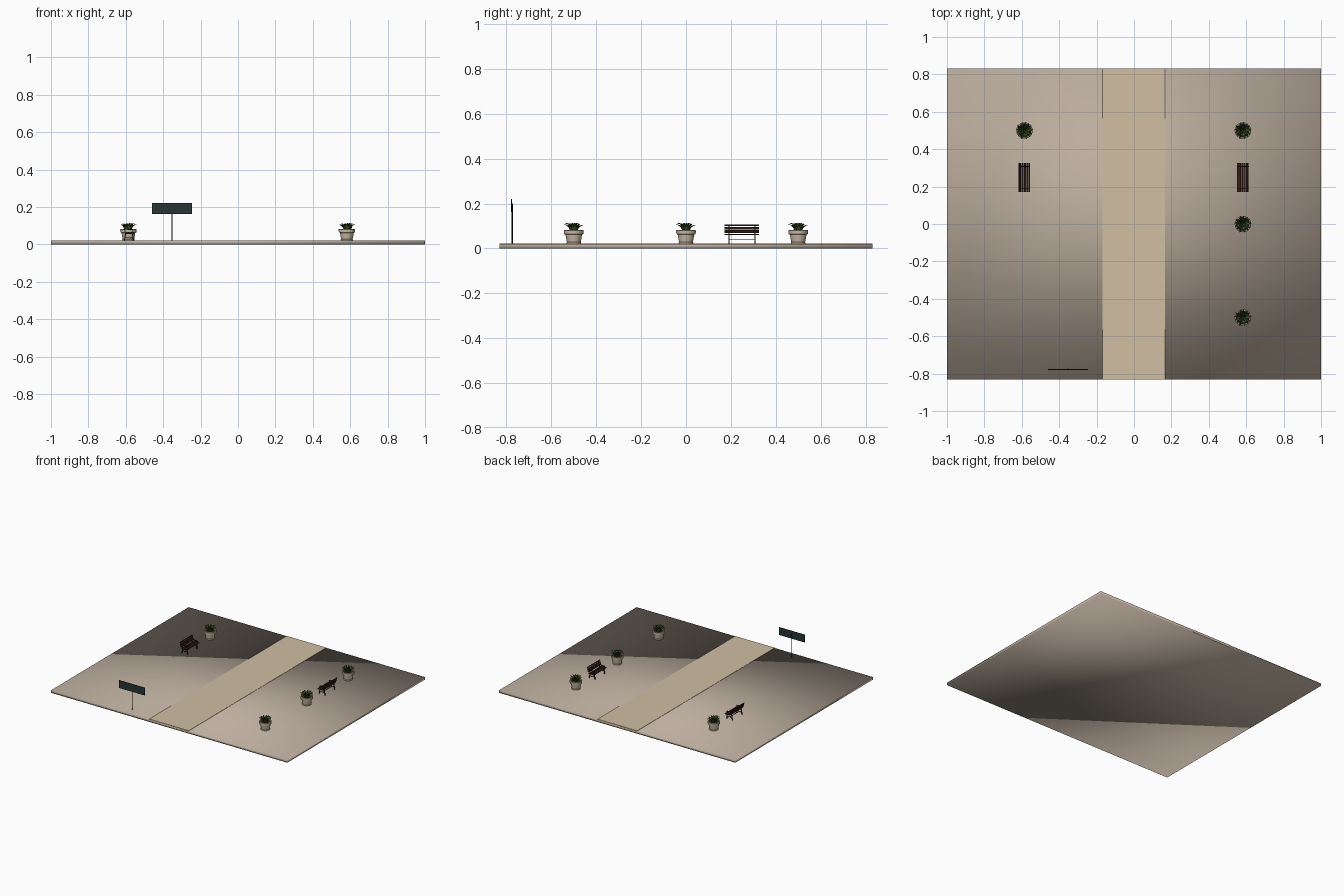
import bpy, bmesh, math, random
from mathutils import Vector, Matrix

if "Cube" in bpy.data.objects:
    bpy.data.objects.remove(bpy.data.objects["Cube"])

random.seed(4)
COLOURS = {
    "paving": (0.50, 0.42, 0.34), "path_sand": (0.63, 0.52, 0.36),
    "stone": (0.60, 0.50, 0.37), "soil": (0.035, 0.02, 0.012),
    "leaf_dark": (0.025, 0.055, 0.010), "leaf_light": (0.075, 0.13, 0.022),
    "dark_wood": (0.035, 0.013, 0.008), "black_metal": (0.008, 0.008, 0.009),
    "sign_teal": (0.02, 0.035, 0.037),
}
MATS = {}
for name, c in COLOURS.items():
    MATS[name] = bpy.data.materials.new(name)
    MATS[name].diffuse_color = (*c, 1)


def finish(bm, name, mats, smooth=False, fix=True):
    if fix:
        bmesh.ops.recalc_face_normals(bm, faces=bm.faces)
    for f in bm.faces:
        f.smooth = smooth
    me = bpy.data.meshes.new(name)
    bm.to_mesh(me)
    bm.free()
    for m in mats:
        me.materials.append(MATS[m])
    ob = bpy.data.objects.new(name, me)
    bpy.context.collection.objects.link(ob)
    return ob


def add_box(bm, centre, size, tilt=0.0):
    m = (Matrix.Translation(centre) @ Matrix.Rotation(tilt, 4, 'Y')
         @ Matrix.Diagonal((*size, 1)))
    bmesh.ops.create_cube(bm, size=1, matrix=m)


def add_bar(bm, a, b, width, depth):
    """Rectangular bar between two points."""
    a, b = Vector(a), Vector(b)
    d = b - a
    m = (Matrix.Translation((a + b) / 2) @ d.to_track_quat('Z', 'Y').to_matrix().to_4x4()
         @ Matrix.Diagonal((width, depth, d.length, 1)))
    bmesh.ops.create_cube(bm, size=1, matrix=m)


def copy(ob, name, loc, turn=0.0):
    new = bpy.data.objects.new(name, ob.data)
    new.location = loc
    new.rotation_euler.z = turn
    bpy.context.collection.objects.link(new)
    return new


# Ground slab with softly blended corners, and the central path
G = 0.02
bm = bmesh.new()
add_box(bm, (0, 0, G / 2), (2, 1.664, G))
finish(bm, "ground_slab", ["paving"], smooth=True)
bm = bmesh.new()
add_box(bm, (-0.002, 0, 0.0125), (0.334, 1.664, 0.019))
finish(bm, "path", ["path_sand"])


# Planter pot: lathed profile with a rim and a soil disc
def make_pot(name):
    profile = [(0.0, 0.0), (0.032, 0.0), (0.033, 0.005), (0.031, 0.008),
               (0.037, 0.042), (0.043, 0.044), (0.044, 0.060), (0.042, 0.063),
               (0.037, 0.063), (0.036, 0.055), (0.0, 0.055)]
    bm = bmesh.new()
    vs = [bm.verts.new((r, 0, z)) for r, z in profile]
    es = [bm.edges.new(p) for p in zip(vs, vs[1:])]
    bmesh.ops.spin(bm, geom=vs + es, axis=(0, 0, 1), cent=(0, 0, 0),
                   angle=math.tau, steps=24, use_merge=True)
    bmesh.ops.remove_doubles(bm, verts=bm.verts, dist=1e-5)
    for f in bm.faces:
        c = f.calc_center_median()
        f.material_index = int(c.z > 0.0545 and math.hypot(c.x, c.y) < 0.0355)
    ob = finish(bm, name, ["stone", "soil"], smooth=True)
    bpy.context.view_layer.objects.active = ob
    ob.select_set(True)
    bpy.ops.object.shade_smooth_by_angle(angle=math.radians(35))
    ob.select_set(False)
    return ob


# Plant: rings of arching pointed blades
def make_plant(name):
    bm = bmesh.new()
    # ring: count, start radius, reach, rise, half width
    for count, r0, reach, rise, hw in ((13, 0.014, 0.034, 0.030, 0.0058),
                                       (11, 0.010, 0.029, 0.037, 0.0052),
                                       (8, 0.005, 0.014, 0.039, 0.0045)):
        for i in range(count):
            a = math.tau * (i + random.uniform(-0.2, 0.2)) / count + reach * 30
            k = random.uniform(0.92, 1.04)
            out = Vector((math.cos(a), math.sin(a), 0))
            side = Vector((-out.y, out.x, 0))
            rows = []
            for t, w in ((0, 0.6), (0.4, 1.0), (0.75, 0.7), (1, 0.05)):
                p = out * (r0 + reach * k * t ** 1.3)
                p.z = 0.055 + rise * k * math.sin(t * 1.75)
                rows.append([bm.verts.new(p + side * hw * w * s
                                          + Vector((0, 0, 0.002 * w * abs(s))))
                             for s in (-1, 0, 1)])
            for lo, hi in zip(rows, rows[1:]):
                for j in (0, 1):
                    f = bm.faces.new((lo[j], hi[j], hi[j + 1], lo[j + 1]))
                    f.material_index = int((i + count) % 3 == 0)
                    f.normal_update()
                    if f.normal.z < 0:
                        f.normal_flip()
    return finish(bm, name, ["leaf_dark", "leaf_light"], fix=False)


spots = [(0.582, 0.5), (0.582, 0.0), (0.582, -0.5), (-0.586, 0.5)]
pot, plant = make_pot("planter_pot"), make_plant("potted_plant")
for i, (x, y) in enumerate(spots):
    if i == 0:
        pot.location = plant.location = (x, y, G)
    else:
        copy(pot, "planter_pot_%d" % (i + 1), (x, y, G))
        copy(plant, "potted_plant_%d" % (i + 1), (x, y, G))

# Bench facing +x: wooden slats on the seat and the leaning back
bm = bmesh.new()
L = 0.154
for x in (-0.009, 0.003, 0.015, 0.026):
    add_box(bm, (x, 0, 0.0425), (0.010, L, 0.005))
lean = math.radians(-18)
for z, h in ((0.056, 0.013), (0.070, 0.012), (0.083, 0.007)):
    add_box(bm, (-0.016 - (z - 0.045) * 0.32, 0, z), (0.004, L, h), lean)
slats = finish(bm, "bench_slats", ["dark_wood"])

# Bench frame: legs, seat rails, back posts, arm rests and stretcher
bm = bmesh.new()
for s in (-1, 1):
    y = 0.058 * s
    add_bar(bm, (-0.022, y, 0), (-0.014, y, 0.042), 0.005, 0.005)
    add_bar(bm, (0.026, y, 0), (0.022, y, 0.040), 0.005, 0.005)
    add_bar(bm, (-0.017, y, 0.038), (0.030, y, 0.038), 0.005, 0.004)
    add_bar(bm, (-0.014, y, 0.038), (-0.030, y, 0.086), 0.005, 0.004)
    add_bar(bm, (-0.020, y, 0.061), (0.024, y, 0.059), 0.004, 0.004)
    add_bar(bm, (0.023, y, 0.040), (0.023, y, 0.060), 0.004, 0.004)
    add_bar(bm, (-0.018, y, 0.019), (0.024, y, 0.019), 0.003, 0.003)
add_bar(bm, (0.002, -0.058, 0.019), (0.002, 0.058, 0.019), 0.003, 0.003)
frame = finish(bm, "bench_frame", ["black_metal"])

for ob in (slats, frame):
    ob.location = (-0.586, 0.249, G)
    copy(ob, ob.name + "_right", (0.582, 0.249, G), math.pi)

# Sign: thin post and framed board
bm = bmesh.new()
bmesh.ops.create_cone(bm, cap_ends=True, segments=10, radius1=0.003, radius2=0.003,
                      depth=0.18, matrix=Matrix.Translation((-0.353, -0.774, G + 0.09)))
finish(bm, "sign_post", ["black_metal"])
bm = bmesh.new()
add_box(bm, (-0.353, -0.778, 0.191), (0.216, 0.005, 0.058))
big = [f for f in bm.faces if abs(f.normal.y) > 0.9]
bmesh.ops.inset_individual(bm, faces=big, thickness=0.003, depth=0)
for f in bm.faces:
    f.material_index = 1
for f in big:
    f.material_index = 0
finish(bm, "sign_board", ["sign_teal", "black_metal"])

for m in bpy.data.materials:
    if m.users and not m.is_grease_pencil:
        m.use_nodes = True
        m.node_tree.nodes["Principled BSDF"].inputs["Base Color"].default_value = m.diffuse_color
